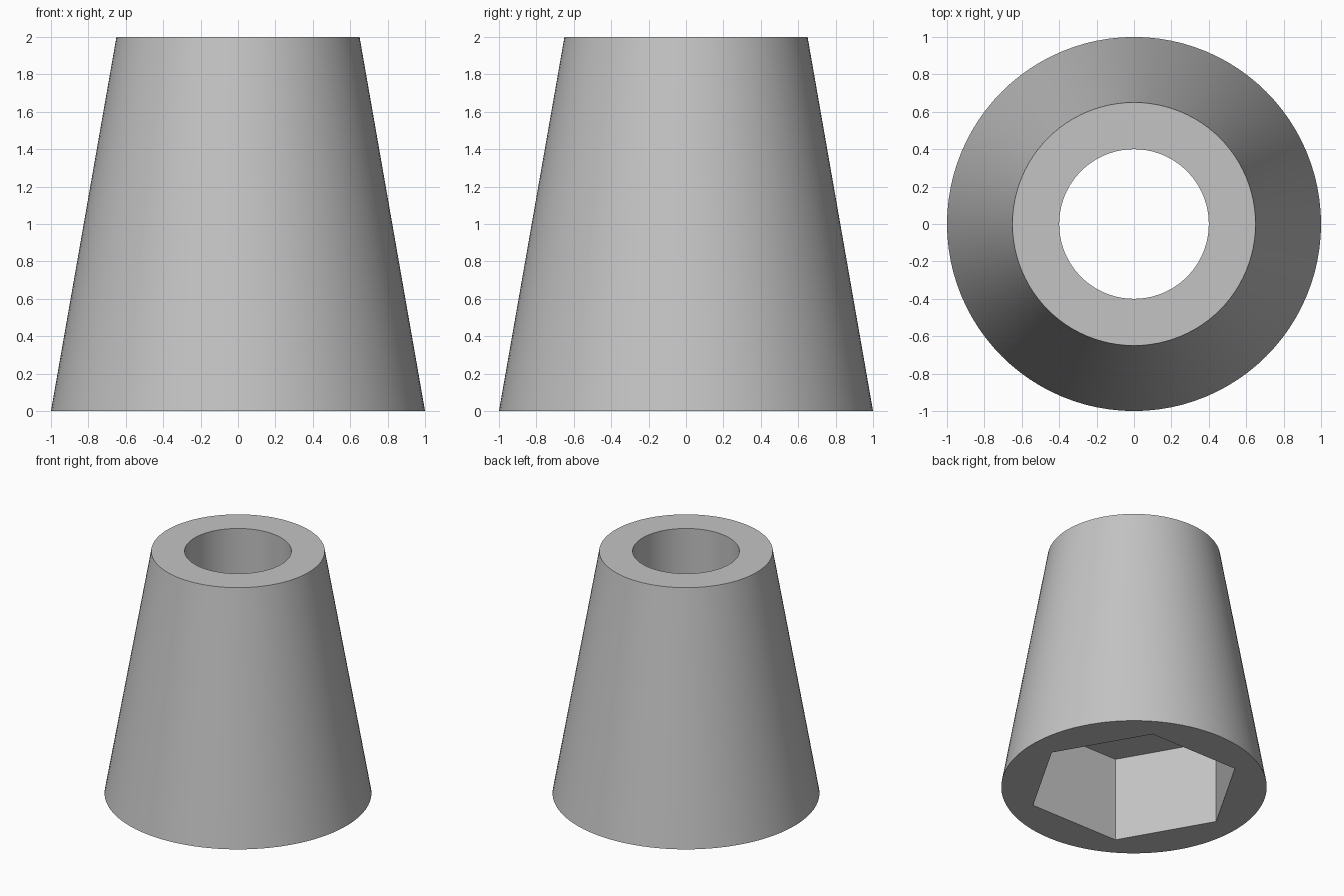
import bpy, bmesh
from math import cos, sin, pi, radians

if "Cube" in bpy.data.objects:
    bpy.data.objects.remove(bpy.data.objects["Cube"], do_unlink=True)

SEGMENTS = 96
HEIGHT, POCKET_DEPTH = 2.0, 0.70
BASE_R, TOP_R, BORE_R, HEX_APOTHEM = 1.0, 0.65, 0.40, 0.70


def circle(radius):
    return lambda angle: radius


def hexagon(apothem):
    # Corners on the x axis, flats facing front and back
    return lambda angle: apothem / cos(angle % (pi / 3) - pi / 6)


def add_ring(bm, radius_at, z):
    angles = [2 * pi * i / SEGMENTS for i in range(SEGMENTS)]
    return [bm.verts.new((radius_at(a) * cos(a), radius_at(a) * sin(a), z)) for a in angles]


# Closed section: outer taper, top rim, bore, pocket ceiling, hex pocket, base
section = [
    (circle(BASE_R), 0),
    (circle(TOP_R), HEIGHT),
    (circle(BORE_R), HEIGHT),
    (circle(BORE_R), POCKET_DEPTH),
    (hexagon(HEX_APOTHEM), POCKET_DEPTH),
    (hexagon(HEX_APOTHEM), 0),
]
bm = bmesh.new()
rings = [add_ring(bm, shape, z) for shape, z in section]
for lower, upper in zip(rings, rings[1:] + rings[:1]):
    for i in range(SEGMENTS):
        j = (i + 1) % SEGMENTS
        bm.faces.new((lower[i], lower[j], upper[j], upper[i]))
bmesh.ops.recalc_face_normals(bm, faces=bm.faces)

mesh = bpy.data.meshes.new("tapered_foot")
bm.to_mesh(mesh)
bm.free()
foot = bpy.data.objects.new("tapered_foot", mesh)
bpy.context.collection.objects.link(foot)

# Plain grey material
grey = bpy.data.materials.new("light_grey")
grey.use_nodes = True
grey.diffuse_color = (0.55, 0.55, 0.55, 1)
grey.node_tree.nodes["Principled BSDF"].inputs["Base Color"].default_value = grey.diffuse_color
mesh.materials.append(grey)

# Smooth round walls, sharp rims and pocket corners
bpy.ops.object.select_all(action="DESELECT")
foot.select_set(True)
bpy.context.view_layer.objects.active = foot
bpy.ops.object.shade_smooth_by_angle(angle=radians(30))
